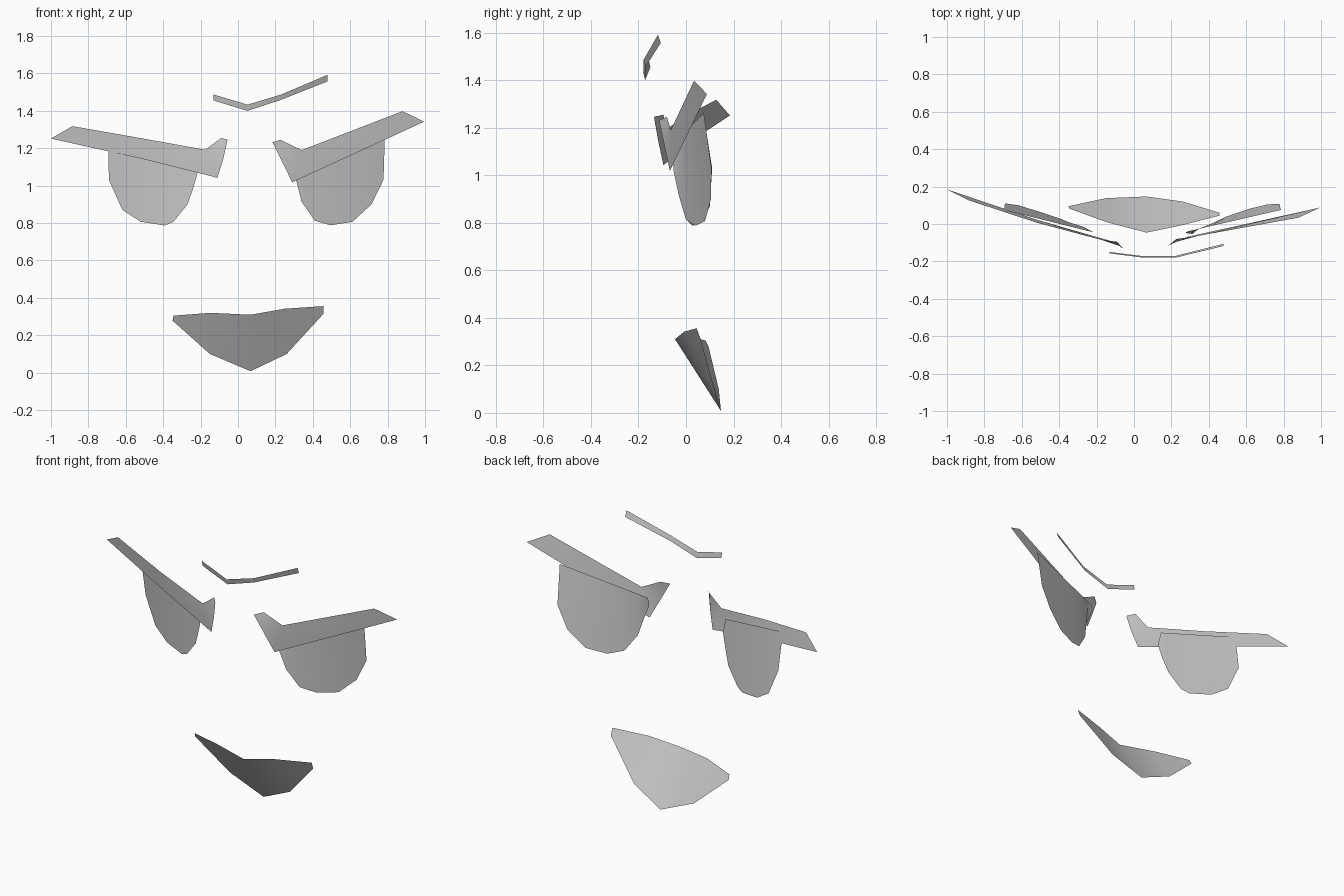
import bpy, bmesh, math
from mathutils import Vector

cube = bpy.data.objects.get("Cube")
if cube:
    bpy.data.objects.remove(cube, do_unlink=True)

grey = bpy.data.materials.new("plain grey")
grey.use_nodes = True
COLOUR = (0.6, 0.6, 0.6, 1)
grey.diffuse_color = COLOUR
grey.node_tree.nodes["Principled BSDF"].inputs["Base Color"].default_value = COLOUR


def sheet(name, columns):
    """Thin skin across (upper, lower) point pairs; shared points are reused."""
    bm = bmesh.new()
    found = {}

    def vert(p):
        key = tuple(round(c, 4) for c in p)
        if key not in found:
            found[key] = bm.verts.new(key)
        return found[key]

    for (t0, b0), (t1, b1) in zip(columns, columns[1:]):
        corners = list(dict.fromkeys(vert(p) for p in (t0, b0, b1, t1)))
        if len(corners) > 2:
            bm.faces.new(corners)
    # face the skin towards the front
    bm.normal_update()
    if sum(f.normal.y * f.calc_area() for f in bm.faces) > 0:
        bmesh.ops.reverse_faces(bm, faces=bm.faces[:])
    mesh = bpy.data.meshes.new(name)
    bm.to_mesh(mesh)
    bm.free()
    mesh.materials.append(grey)
    obj = bpy.data.objects.new(name, mesh)
    bpy.context.collection.objects.link(obj)
    bpy.ops.object.select_all(action='DESELECT')
    bpy.context.view_layer.objects.active = obj
    obj.select_set(True)
    bpy.ops.object.shade_smooth_by_angle(angle=math.radians(30))
    return obj


def eye(name, inner, outer, rim):
    """Straight upper edge, rounded lower rim running from inner to outer."""
    a, b = Vector(inner), Vector(outer)
    columns = []
    for i, p in enumerate(rim):
        t = min(1, max(0, (p[0] - a.x) / (b.x - a.x)))
        if i == len(rim) - 1:
            t = 1
        columns.append((a.lerp(b, t), p))
    return sheet(name, columns)


# Eyes
eye("left_eye", (.285, -.04, 1.15), (.785, .075, 1.262), [
    (.275, -.045, 1.12), (.285, -.05, 1.085), (.313, -.053, 1.02),
    (.34, -.03, .914), (.41, 0, .813), (.495, .04, .788),
    (.612, .08, .807), (.714, .105, .9), (.778, .107, 1.032)])
eye("right_eye", (-.235, -.04, 1.16), (-.695, .075, 1.25), [
    (-.215, -.043, 1.075), (-.238, -.033, .99), (-.27, -.015, .9),
    (-.345, .008, .807), (-.39, .027, .787), (-.52, .07, .807),
    (-.618, .1, .87), (-.69, .11, 1.03)])

# Brows: a small folded inner flap, then a long tapering blade
notch = (.34, -.064, 1.19)
sheet("left_brow", [
    ((.227, -.08, 1.245), (.185, -.114, 1.232)),
    (notch, (.227, -.095, 1.145)),
    (notch, (.29, -.068, 1.018)),
    ((.88, .034, 1.398), (.995, .088, 1.342))])
notch = (-.175, -.085, 1.192)
sheet("right_brow", [
    ((-.09, -.095, 1.255), (-.056, -.135, 1.246)),
    (notch, (-.078, -.117, 1.145)),
    (notch, (-.11, -.095, 1.042)),
    ((-.52, .007, 1.254), (-.51, .02, 1.143)),
    ((-.885, .127, 1.318), (-1, .185, 1.252))])

# Forehead crease
sheet("forehead_crease", [
    ((-.13, -.157, 1.487), (-.13, -.15, 1.455)),
    ((.05, -.18, 1.433), (.05, -.172, 1.4)),
    ((.23, -.178, 1.487), (.225, -.17, 1.457)),
    ((.478, -.118, 1.592), (.478, -.106, 1.557))])

# Mouth
sheet("mouth", [
    ((-.345, .082, .305), (-.35, .095, .278)),
    ((-.147, .01, .32), (-.15, .138, .1)),
    ((.067, -.046, .31), (.067, .147, .008)),
    ((.25, -.008, .342), (.26, .12, .1)),
    ((.457, .045, .356), (.457, .06, .315))])
